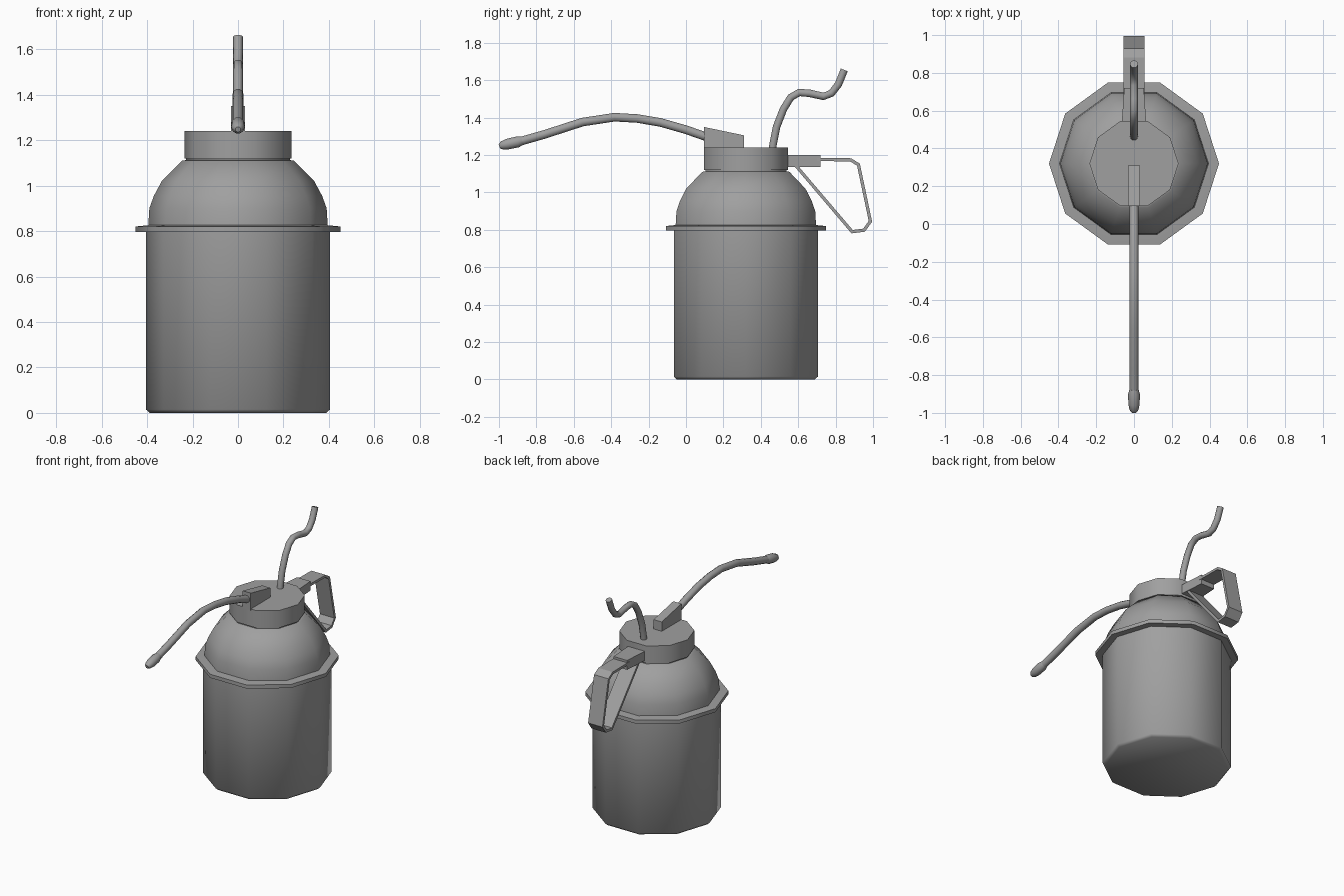
import bpy, bmesh
from math import sin, cos, pi, radians
from mathutils import Vector

cube = bpy.data.objects.get("Cube")
if cube:
    bpy.data.objects.remove(cube, do_unlink=True)

metal = bpy.data.materials.new("grey metal")
metal.use_nodes = True
COLOUR = (0.35, 0.35, 0.35, 1)
metal.diffuse_color = COLOUR
metal.node_tree.nodes["Principled BSDF"].inputs["Base Color"].default_value = COLOUR

AXIS_Y = 0.32  # centre line of the can


def finish(name, bm, smooth=None):
    bmesh.ops.recalc_face_normals(bm, faces=bm.faces)
    mesh = bpy.data.meshes.new(name)
    bm.to_mesh(mesh)
    bm.free()
    mesh.materials.append(metal)
    ob = bpy.data.objects.new(name, mesh)
    bpy.context.collection.objects.link(ob)
    if smooth:
        bpy.ops.object.select_all(action='DESELECT')
        ob.select_set(True)
        bpy.context.view_layer.objects.active = ob
        bpy.ops.object.shade_smooth_by_angle(angle=radians(smooth))
    return ob


def loft(name, rings, smooth=None):
    """Skin a list of equal rings of points and cap both ends."""
    bm = bmesh.new()
    loops = [[bm.verts.new(p) for p in ring] for ring in rings]
    n = len(loops[0])
    for a, b in zip(loops, loops[1:]):
        for i in range(n):
            j = (i + 1) % n
            bm.faces.new((a[i], a[j], b[j], b[i]))
    bm.faces.new(loops[0])
    bm.faces.new(loops[-1])
    return finish(name, bm, smooth)


def lathe(name, profile, sides=10):
    angles = [2 * pi * i / sides for i in range(sides)]
    return loft(name, [[(r * cos(a), AXIS_Y + r * sin(a), z) for a in angles]
                       for r, z in profile], 50)


def tube(name, path, radii, sides=10):
    """Round tube along a path of (y, z) points."""
    pts = [Vector((0, y, z)) for y, z in path]
    rings = []
    for i, p in enumerate(pts):
        t = (pts[min(i + 1, len(pts) - 1)] - pts[max(i - 1, 0)]).normalized()
        side = Vector((1, 0, 0))
        up = t.cross(side)
        rings.append([p + radii[i] * (side * cos(2 * pi * k / sides) + up * sin(2 * pi * k / sides))
                      for k in range(sides)])
    return loft(name, rings, 50)


def wedge(name, front, back):
    """Block between two upright rectangles given as (y, half width, bottom, top)."""
    return loft(name, [[(-w, y, lo), (w, y, lo), (w, y, hi), (-w, y, hi)]
                       for y, w, lo, hi in (front, back)])


# Can body, rim, dome and cap
lathe("can_body", [(0.388, 0), (0.405, 0.015), (0.405, 0.80)])
lathe("rim", [(0.40, 0.795), (0.45, 0.795), (0.45, 0.82), (0.39, 0.826)])
lathe("dome", [(0.395, 0.82), (0.39, 0.90), (0.37, 0.955), (0.335, 1.02),
               (0.245, 1.11), (0.228, 1.112), (0.228, 1.125)])
lathe("cap", [(0.236, 1.12), (0.236, 1.24)])

# Spout with its swollen tip and the wedge that holds it
tube("spout",
     [(0.12, 1.293), (0.0, 1.335), (-0.136, 1.374), (-0.26, 1.395), (-0.382, 1.402),
      (-0.553, 1.376), (-0.757, 1.31), (-0.89, 1.272)],
     [0.024] * 8)
tube("spout_tip",
     [(-0.875, 1.277), (-0.90, 1.27), (-0.955, 1.258), (-0.985, 1.251), (-0.998, 1.247)],
     [0.024, 0.031, 0.030, 0.023, 0.012])
wedge("spout_mount", (0.095, 0.031, 1.23, 1.35), (0.31, 0.031, 1.23, 1.305))

# Bent plunger rod
tube("plunger_rod",
     [(0.461, 1.22), (0.466, 1.26), (0.484, 1.35), (0.521, 1.445), (0.56, 1.508),
      (0.605, 1.534), (0.66, 1.53), (0.735, 1.513), (0.778, 1.53), (0.815, 1.578),
      (0.846, 1.655)],
     [0.021] * 11)

# Handle block and the bent strap of the handle
wedge("handle_block", (0.53, 0.065, 1.135, 1.20), (0.72, 0.052, 1.135, 1.20))
bm = bmesh.new()
strap = [(0.70, 1.176), (0.88, 1.174), (0.922, 1.148), (0.986, 0.845),
         (0.952, 0.798), (0.888, 0.79), (0.59, 1.14)]
pairs = [[bm.verts.new((x, y, z)) for x in (-0.055, 0.055)] for y, z in strap]
for a, b in zip(pairs, pairs[1:]):
    bm.faces.new((a[0], a[1], b[1], b[0]))
handle = finish("handle_strap", bm)
solid = handle.modifiers.new("thickness", 'SOLIDIFY')
solid.thickness = 0.017
solid.offset = 0
solid.use_even_offset = True
